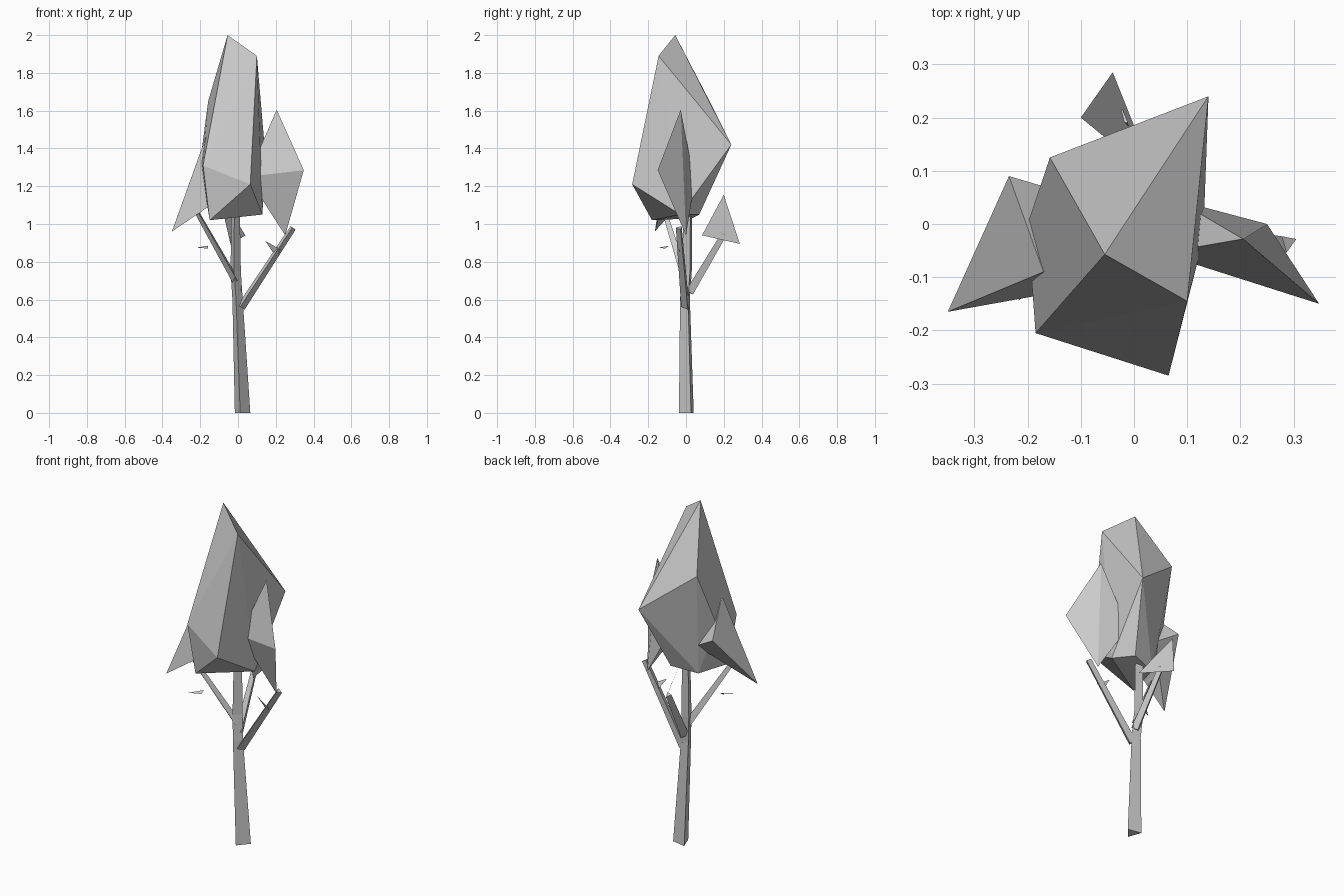
import bpy, bmesh, math
from mathutils import Vector

if "Cube" in bpy.data.objects:
    bpy.data.objects.remove(bpy.data.objects["Cube"])


def finish(name, bm):
    bmesh.ops.recalc_face_normals(bm, faces=bm.faces[:])
    mesh = bpy.data.meshes.new(name)
    bm.to_mesh(mesh)
    bm.free()
    bpy.context.collection.objects.link(bpy.data.objects.new(name, mesh))


def hull(name, points):
    """Faceted foliage chunk: convex shell around a few corner points."""
    bm = bmesh.new()
    verts = [bm.verts.new(p) for p in points]
    bmesh.ops.convex_hull(bm, input=verts)
    finish(name, bm)


def limb(name, path, radii, turn=20, upright=False):
    """Three-sided tapered limb along a path."""
    bm = bmesh.new()
    axis = Vector(path[-1]) - Vector(path[0])
    rot = Vector((0, 0, 1)).rotation_difference(Vector((0, 0, 1)) if upright else axis)
    rings = []
    for p, r in zip(path, radii):
        ring = []
        for i in range(3):
            a = math.radians(turn + 120 * i)
            ring.append(bm.verts.new(Vector(p) + rot @ Vector((r * math.cos(a), r * math.sin(a), 0))))
        rings.append(ring)
    for lo, hi in zip(rings, rings[1:]):
        for i in range(3):
            j = (i + 1) % 3
            bm.faces.new((lo[i], lo[j], hi[j], hi[i]))
    bm.faces.new(rings[0][::-1])
    bm.faces.new(rings[-1])
    finish(name, bm)


def leaf(name, points):
    bm = bmesh.new()
    bm.faces.new([bm.verts.new(p) for p in points])
    finish(name, bm)


# Trunk and branches
limb("trunk", [(0.02, 0.01, 0), (-0.005, 0, 0.6), (-0.015, 0.01, 0.75), (-0.015, 0.015, 1.15)],
     [0.048, 0.032, 0.032, 0.025], upright=True)
limb("right_branch", [(0.015, 0, 0.56), (0.29, -0.035, 0.98)], [0.026, 0.019])
limb("left_branch", [(-0.01, 0, 0.70), (-0.22, -0.115, 1.07)], [0.022, 0.014], 50)
limb("back_branch", [(0.0, 0.015, 0.64), (-0.025, 0.2, 0.95)], [0.026, 0.018], 80)

# Main crown
hull("crown", [
    (-0.055, -0.057, 2.0), (0.10, -0.145, 1.89), (0.065, -0.285, 1.21),
    (-0.185, -0.205, 1.31), (0.14, 0.24, 1.42), (-0.158, 0.125, 1.65),
    (-0.20, 0.0, 1.33), (-0.15, -0.18, 1.02), (0.13, -0.03, 1.05),
    (0.05, 0.07, 1.05), (-0.10, 0.03, 1.03)])

# Side foliage
hull("right_foliage", [
    (0.205, -0.028, 1.605), (0.348, -0.15, 1.285), (0.25, 0.0, 0.94),
    (0.08, 0.045, 1.22), (0.05, -0.055, 1.25)])
hull("left_foliage", [
    (-0.35, -0.165, 0.96), (-0.17, -0.09, 1.46), (-0.235, 0.09, 1.28),
    (-0.10, 0.05, 1.2), (-0.10, -0.12, 1.13)])

# Loose leaves
leaf("back_leaf", [(-0.04, 0.285, 0.895), (-0.10, 0.2, 1.155), (0.04, 0.085, 0.94)])
leaf("left_small_leaf", [(-0.22, -0.145, 0.875), (-0.16, -0.09, 0.885), (-0.16, -0.11, 0.87)])
leaf("right_small_leaf", [(0.145, -0.03, 0.91), (0.225, -0.04, 0.865), (0.205, -0.01, 0.82)])
